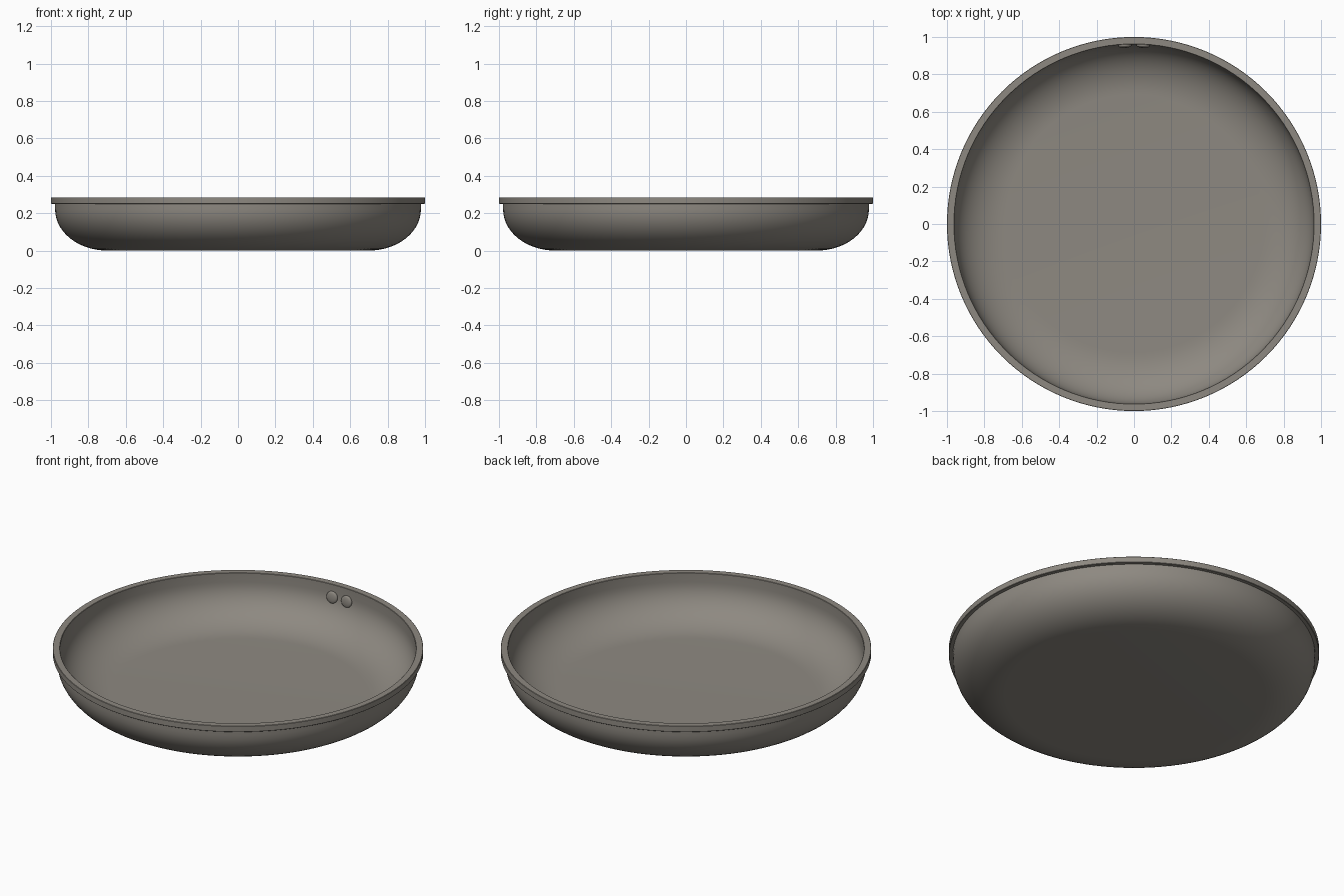
import bpy, bmesh, math
from mathutils import Matrix, Vector

if "Cube" in bpy.data.objects:
    bpy.data.objects.remove(bpy.data.objects["Cube"])

metal = bpy.data.materials.new("warm_grey_metal")
metal.diffuse_color = (0.27, 0.25, 0.22, 1)
metal.use_nodes = True
metal.node_tree.nodes["Principled BSDF"].inputs["Base Color"].default_value = metal.diffuse_color


def finish(name, bm, angle):
    bmesh.ops.recalc_face_normals(bm, faces=bm.faces)
    mesh = bpy.data.meshes.new(name)
    bm.to_mesh(mesh)
    bm.free()
    mesh.materials.append(metal)
    ob = bpy.data.objects.new(name, mesh)
    bpy.context.collection.objects.link(ob)
    bpy.ops.object.select_all(action='DESELECT')
    ob.select_set(True)
    bpy.context.view_layer.objects.active = ob
    bpy.ops.object.shade_smooth_by_angle(angle=math.radians(angle))
    return ob


def lathe(name, profile, steps=128, matrix=Matrix(), angle=35):
    bm = bmesh.new()
    vs = [bm.verts.new((r, 0, z)) for r, z in profile]
    es = [bm.edges.new(p) for p in zip(vs, vs[1:])]
    bmesh.ops.spin(bm, geom=vs + es, axis=(0, 0, 1), cent=(0, 0, 0),
                   angle=2 * math.pi, steps=steps)
    bmesh.ops.remove_doubles(bm, verts=bm.verts, dist=1e-5)
    bm.transform(matrix)
    return finish(name, bm, angle)


def curve(cr, cz, a, b, n=14):
    # quarter ellipse from flat floor up to vertical wall
    return [(cr + a * math.sin(t), cz - b * math.cos(t))
            for t in (math.pi / 2 * i / n for i in range(n + 1))]


# Pan body: outer wall, rolled flat lip, inner wall and floor
outer = [(0, 0)] + curve(0.70, 0.22, 0.278, 0.22) + [(0.978, 0.25)]
lip = [(0.998, 0.25), (1.0, 0.252), (1.0, 0.283), (0.998, 0.285), (0.963, 0.285), (0.961, 0.283)]
inner = curve(0.69, 0.23, 0.271, 0.21)[::-1] + [(0, 0.02)]
lathe("pan_body", outer + lip + inner)

# Two domed rivets on the inside of the back wall
dome = [(0.034 * math.cos(t), 0.004 + 0.009 * math.sin(t))
        for t in (math.pi / 2 * i / 6 for i in range(6))] + [(0, 0.013)]
for side, x in (("left", -0.048), ("right", 0.048)):
    out = Vector((-x, -0.957, 0.06)).normalized()
    m = Matrix.Translation((x, 0.955, 0.21)) @ out.to_track_quat('Z', 'Y').to_matrix().to_4x4()
    lathe("rivet_" + side, [(0, -0.008), (0.034, -0.008)] + dome, 32, m)
